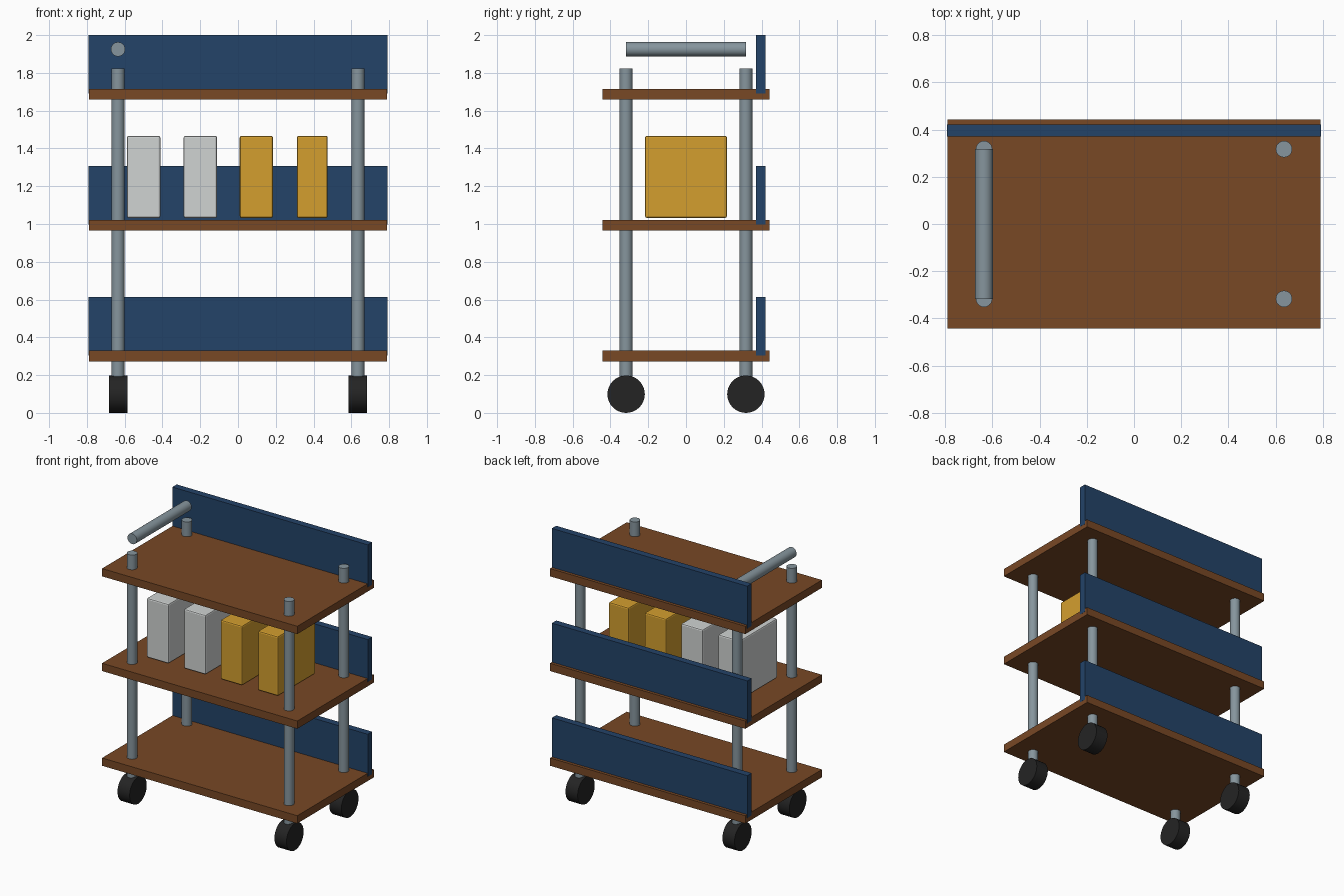
import bpy, math

if "Cube" in bpy.data.objects:
    bpy.data.objects.remove(bpy.data.objects["Cube"])


def material(name, r, g, b):
    lin = lambda c: ((c / 255 + 0.055) / 1.055) ** 2.4
    m = bpy.data.materials.new(name)
    m.diffuse_color = (lin(r), lin(g), lin(b), 1)
    m.use_nodes = True
    m.node_tree.nodes["Principled BSDF"].inputs["Base Color"].default_value = m.diffuse_color
    return m


BROWN = material("brown wood", 120, 72, 37)
BLUE = material("navy blue", 35, 67, 104)
STEEL = material("grey steel", 134, 149, 157)
BLACK = material("black rubber", 36, 36, 36)
WHITE = material("pale grey", 208, 211, 210)
YELLOW = material("amber", 212, 159, 47)


def box(name, lo, hi, mat, bevel=0):
    bpy.ops.mesh.primitive_cube_add(size=1, location=[(a + b) / 2 for a, b in zip(lo, hi)])
    o = bpy.context.object
    o.name = name
    o.scale = [b - a for a, b in zip(lo, hi)]
    bpy.ops.object.transform_apply(location=False, rotation=False, scale=True)
    o.data.materials.append(mat)
    if bevel:
        mod = o.modifiers.new("bevel", 'BEVEL')
        mod.width, mod.segments = bevel, 2


def cylinder(name, radius, length, loc, mat, rot=(0, 0, 0), sides=24):
    bpy.ops.mesh.primitive_cylinder_add(vertices=sides, radius=radius, depth=length,
                                        location=loc, rotation=rot)
    o = bpy.context.object
    o.name = name
    o.data.materials.append(mat)
    bpy.ops.object.shade_smooth_by_angle(angle=math.radians(30))


# Three shelves, each with a back panel sunk into it
for level, z in (("bottom", 0.272), ("middle", 0.965), ("top", 1.658)):
    box(level + "_shelf", (-0.79, -0.443, z), (0.79, 0.443, z + 0.057), BROWN)
    box(level + "_back_panel", (-0.791, 0.371, z + 0.032), (0.791, 0.421, z + 0.342), BLUE)

# Corner posts and wheels
PX, PY = 0.635, 0.317
for sx, side in ((-1, "left"), (1, "right")):
    for sy, end in ((-1, "front"), (1, "back")):
        cylinder(f"{end}_{side}_post", 0.035, 1.633, (sx * PX, sy * PY, 1.0065), STEEL)
        cylinder(f"{end}_{side}_wheel", 0.099, 0.098, (sx * PX, sy * PY, 0.099), BLACK,
                 (0, math.pi / 2, 0), 32)

# Push handle
cylinder("handle", 0.038, 0.634, (-PX, 0, 1.925), STEEL, (math.pi / 2, 0, 0))

# Storage boxes on the middle shelf
for i, (x0, x1, mat) in enumerate(((-0.588, -0.411, WHITE), (-0.288, -0.111, WHITE),
                                   (0.009, 0.185, YELLOW), (0.312, 0.475, YELLOW))):
    box(f"storage_box_{i + 1}", (x0, -0.217, 1.032), (x1, 0.217, 1.467), mat, 0.01)
